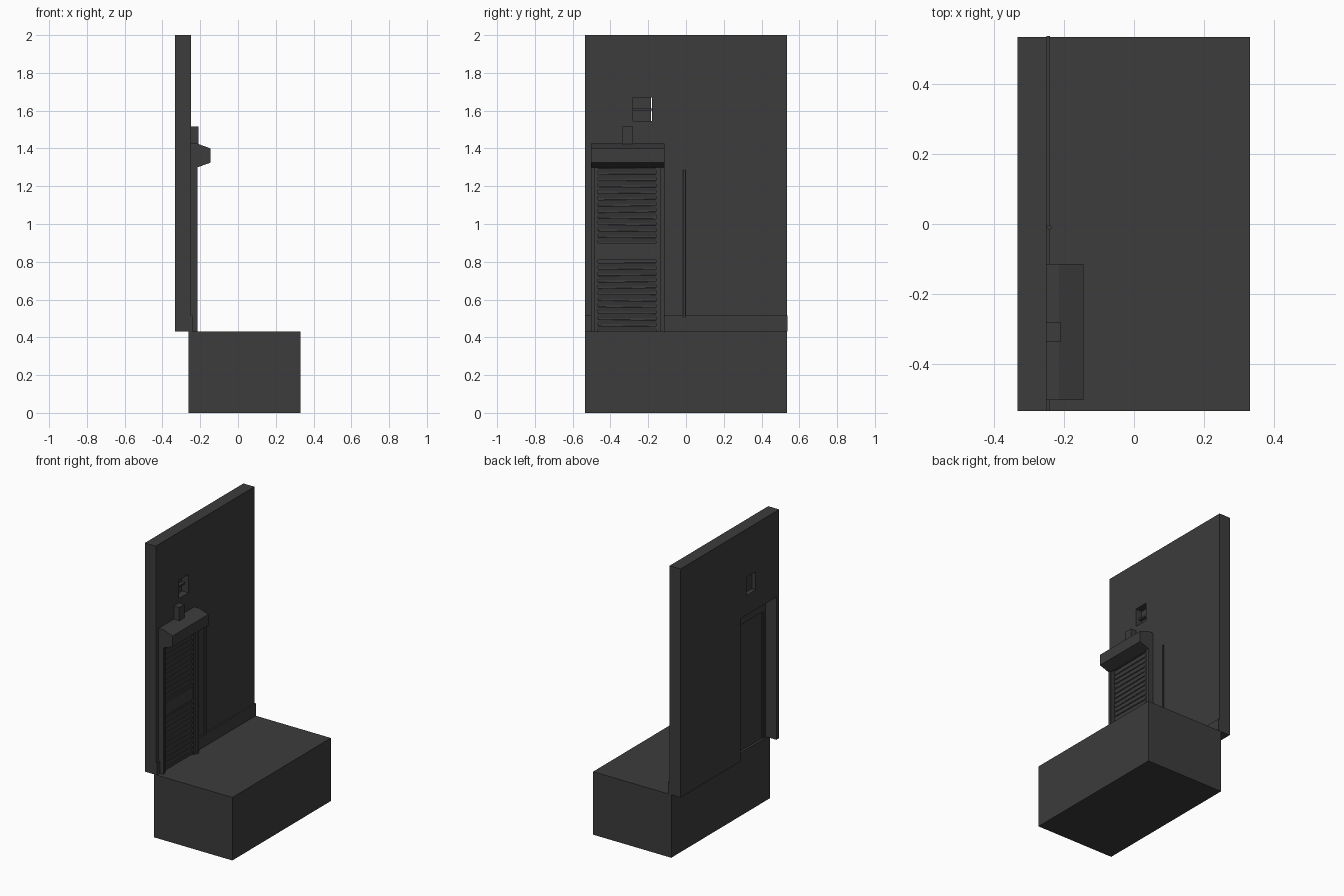
import bpy, bmesh, math, random
from mathutils import Matrix

random.seed(4)
old = bpy.data.objects.get("Cube")
if old:
    bpy.data.objects.remove(old, do_unlink=True)

GREY = (0.045, 0.045, 0.045, 1)
mat = bpy.data.materials.new("dark grey")
mat.use_nodes = True
mat.diffuse_color = GREY
mat.node_tree.nodes["Principled BSDF"].inputs["Base Color"].default_value = GREY


def finish(name, bm):
    bmesh.ops.recalc_face_normals(bm, faces=bm.faces[:])
    mesh = bpy.data.meshes.new(name)
    bm.to_mesh(mesh)
    bm.free()
    mesh.materials.append(mat)
    obj = bpy.data.objects.new(name, mesh)
    bpy.context.collection.objects.link(obj)
    return obj


def box(name, x, y, z, tilt=0.0, lean=0.0):
    """Box from (min, max) ranges, turned about its own centre."""
    centre = [(a + b) / 2 for a, b in (x, y, z)]
    size = [b - a for a, b in (x, y, z)]
    bm = bmesh.new()
    bmesh.ops.create_cube(bm, size=1, matrix=Matrix.Diagonal((*size, 1)))
    turn = Matrix.Rotation(tilt, 4, 'X') @ Matrix.Rotation(lean, 4, 'Y')
    bm.transform(Matrix.Translation(centre) @ turn)
    return finish(name, bm)


def extrude_profile(name, points, y):
    """Closed x-z profile drawn out along y."""
    bm = bmesh.new()
    face = bm.faces.new([bm.verts.new((px, y[0], pz)) for px, pz in points])
    res = bmesh.ops.extrude_face_region(bm, geom=[face])
    moved = [v for v in res["geom"] if isinstance(v, bmesh.types.BMVert)]
    bmesh.ops.translate(bm, verts=moved, vec=(0, y[1] - y[0], 0))
    return finish(name, bm)


FLOOR = 0.432
END = 0.534
WALL = (-0.333, -0.25)
DOOR = (-0.503, -0.115)
DOOR_TOP = 1.41
VENT_Y, VENT_Z = (-0.28, -0.18), (1.545, 1.67)

# Ground block
box("ground_block", (-0.262, 0.331), (-END, END), (0, FLOOR))

# Wall: a grid of cells with the door and vent openings left out, then thickened
ys = sorted([-END, END, *DOOR, *VENT_Y])
zs = [FLOOR, DOOR_TOP, *VENT_Z, 2.0]
bm = bmesh.new()
grid = [[bm.verts.new((WALL[0], y, z)) for z in zs] for y in ys]
for i in range(len(ys) - 1):
    for j in range(len(zs) - 1):
        in_door = DOOR[0] <= ys[i] < DOOR[1] and j == 0
        in_vent = ys[i] == VENT_Y[0] and zs[j] == VENT_Z[0]
        if not (in_door or in_vent):
            bm.faces.new((grid[i][j], grid[i + 1][j], grid[i + 1][j + 1], grid[i][j + 1]))
loose = [v for v in bm.verts if not v.link_faces]
bmesh.ops.delete(bm, geom=loose, context='VERTS')
res = bmesh.ops.extrude_face_region(bm, geom=bm.faces[:])
moved = [v for v in res["geom"] if isinstance(v, bmesh.types.BMVert)]
bmesh.ops.translate(bm, verts=moved, vec=(WALL[1] - WALL[0], 0, 0))
finish("wall", bm)

# Shutter hood and the small box above it
extrude_profile("shutter_hood",
                [(-0.252, 1.425), (-0.215, 1.425), (-0.145, 1.4), (-0.145, 1.325),
                 (-0.215, 1.3), (-0.252, 1.3)], (-0.503, -0.115))
box("hood_box", (-0.25, -0.21), (-0.338, -0.28), (1.42, 1.515))

# Door frame: outer posts and recessed guide rails on both sides
for side, outer, rail in (("right", (-0.503, -0.485), (-0.485, -0.465)),
                          ("left", (-0.138, -0.115), (-0.16, -0.138))):
    box(side + "_door_post", (-0.252, -0.215), outer, (FLOOR, 1.3))
    box(side + "_guide_rail", (-0.25, -0.226), rail, (FLOOR, 1.3))

# Shutter: backing sheet, worn uneven slats and a flat middle band
opening = (-0.467, -0.158)
box("shutter_sheet", (-0.246, -0.24), opening, (FLOOR, 1.305))
band = (0.81, 0.9)
pitch = 0.0335
for i in range(26):
    z = FLOOR + pitch * i
    if band[0] - pitch / 2 < z < band[1] - pitch / 2:
        continue
    box("shutter_slat", (-0.239, -0.233), opening, (z + 0.004, z + pitch - 0.006),
        random.uniform(-0.02, 0.02), math.radians(14))
box("shutter_band", (-0.241, -0.231), opening, band)

# Vent: recessed panel with a cross bar
box("vent_panel", (-0.303, -0.297), (-0.282, -0.186), (VENT_Z[0] - 0.002, VENT_Z[1] + 0.002))
box("vent_bar", (-0.297, -0.275), VENT_Y, (1.6, 1.612))

# Skirting boards and the thin conduit on the wall
box("long_skirting", (-0.25, -0.24), (DOOR[1], END + 0.003), (FLOOR, 0.515))
box("short_skirting", (-0.25, -0.24), (-END, DOOR[0]), (FLOOR, 0.515))
bm = bmesh.new()
bmesh.ops.create_cone(bm, cap_ends=True, segments=12, radius1=0.007, radius2=0.007, depth=0.78,
                      matrix=Matrix.Translation((-0.243, -0.009, 0.895)))
pipe = finish("conduit", bm)
bpy.context.view_layer.objects.active = pipe
pipe.select_set(True)
bpy.ops.object.shade_smooth_by_angle()
